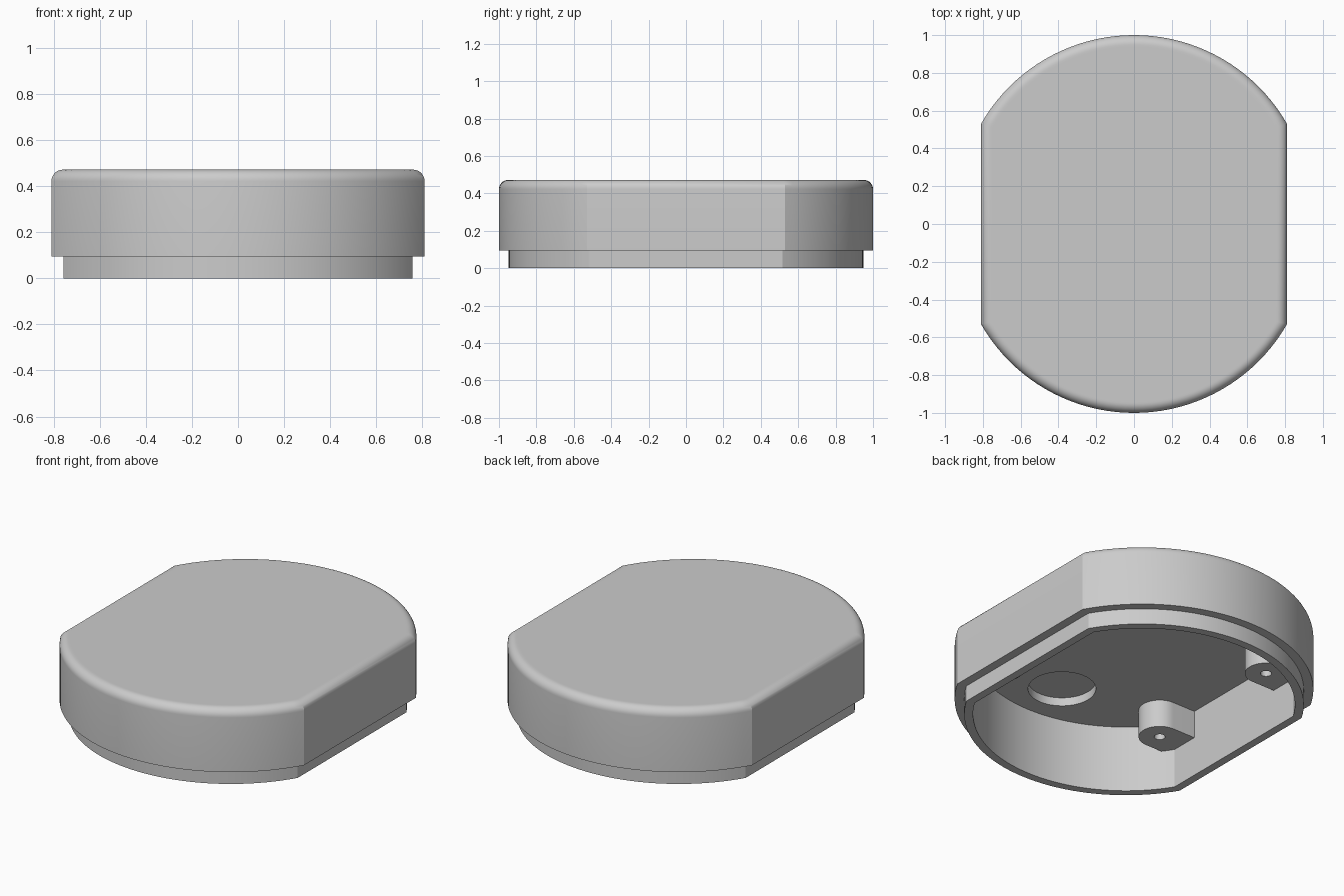
import bpy, bmesh
from math import sin, cos, pi, asin, radians

cube = bpy.data.objects.get("Cube")
if cube:
    bpy.data.objects.remove(cube, do_unlink=True)

# Main sizes
HALF_WIDTH, ARC_RADIUS, ARC_CENTRE = 0.81, 0.933, 0.067
TOP, CEILING, STEP = 0.472, 0.40, 0.095
LIP, CAVITY, ROUND = 0.052, 0.10, 0.05
BOSS_X, BOSS_Y, BOSS_R, BOSS_Z = 0.56, 0.45, 0.115, 0.235

grey = bpy.data.materials.new("plain grey")
grey.use_nodes = True
grey.diffuse_color = (0.6, 0.6, 0.6, 1)
grey.node_tree.nodes["Principled BSDF"].inputs["Base Color"].default_value = grey.diffuse_color


def outline(inset, steps=40):
    """Two shallow arcs joined by straight sides, offset inward."""
    r = ARC_RADIUS - inset
    a = asin((HALF_WIDTH - inset) / r)
    arc = [-a + 2 * a * i / steps for i in range(steps + 1)]
    back = [(r * sin(t), ARC_CENTRE + r * cos(t)) for t in arc]
    return back + [(-x, -y) for x, y in back]


def loft(name, rings):
    """Skin a stack of (outline, height) rings and cap both ends."""
    bm = bmesh.new()
    loops = [[bm.verts.new((x, y, z)) for x, y in pts] for pts, z in rings]
    for low, high in zip(loops, loops[1:]):
        n = len(low)
        for i in range(n):
            j = (i + 1) % n
            bm.faces.new((low[i], low[j], high[j], high[i]))
    bm.faces.new(loops[0])
    bm.faces.new(loops[-1])
    bmesh.ops.recalc_face_normals(bm, faces=bm.faces)
    mesh = bpy.data.meshes.new(name)
    bm.to_mesh(mesh)
    bm.free()
    mesh.materials.append(grey)
    obj = bpy.data.objects.new(name, mesh)
    bpy.context.collection.objects.link(obj)
    return obj


def circle(x, y, r, n=48):
    return [(x + r * cos(2 * pi * i / n), y + r * sin(2 * pi * i / n)) for i in range(n)]


def activate(obj):
    bpy.ops.object.select_all(action='DESELECT')
    obj.select_set(True)
    bpy.context.view_layer.objects.active = obj


def cut(obj, cutter):
    """Subtract the cutter for good and discard it."""
    cutter.hide_render = True
    activate(obj)
    mod = obj.modifiers.new("cut", 'BOOLEAN')
    mod.operation, mod.solver, mod.object = 'DIFFERENCE', 'EXACT', cutter
    bpy.ops.object.modifier_apply(modifier=mod.name)
    bpy.data.objects.remove(cutter, do_unlink=True)


def smooth(obj):
    activate(obj)
    bpy.ops.object.shade_smooth_by_angle(angle=radians(25))


# Hollow cover: cavity, lip, step, outer wall, rounded top edge
rings = [(CAVITY, CEILING), (CAVITY, 0), (LIP, 0), (LIP, STEP), (0, STEP)]
for k in range(9):
    t = pi / 2 * k / 8
    rings.append((ROUND * (1 - cos(t)), TOP - ROUND + ROUND * sin(t)))
rings.append((ROUND + 0.01, TOP))
cover = loft("cover_shell", [(outline(i), z) for i, z in rings])

# Round recesses in the ceiling
for side in (-1, 1):
    disc = circle(0, side * 0.61, 0.185)
    cut(cover, loft("recess_cutter", [(disc, CEILING - 0.05), (disc, CEILING + 0.05)]))
smooth(cover)

# Screw bosses: half-round towards the middle, square into the side wall
for sx, side in ((1, "left"), (-1, "right")):
    for sy, end in ((1, "back"), (-1, "front")):
        cx, cy = sx * BOSS_X, sy * BOSS_Y
        shape = [(cx - sx * BOSS_R * sin(pi * i / 24), cy + BOSS_R * cos(pi * i / 24))
                 for i in range(25)]
        wall = sx * (HALF_WIDTH - CAVITY + 0.03)
        shape += [(wall, cy - BOSS_R), (wall, cy + BOSS_R)]
        boss = loft(f"{end}_{side}_screw_boss", [(shape, BOSS_Z), (shape, CEILING + 0.02)])
        hole = circle(cx, cy, 0.03, 24)
        cut(boss, loft("hole_cutter", [(hole, BOSS_Z - 0.05), (hole, BOSS_Z + 0.14)]))
        smooth(boss)
